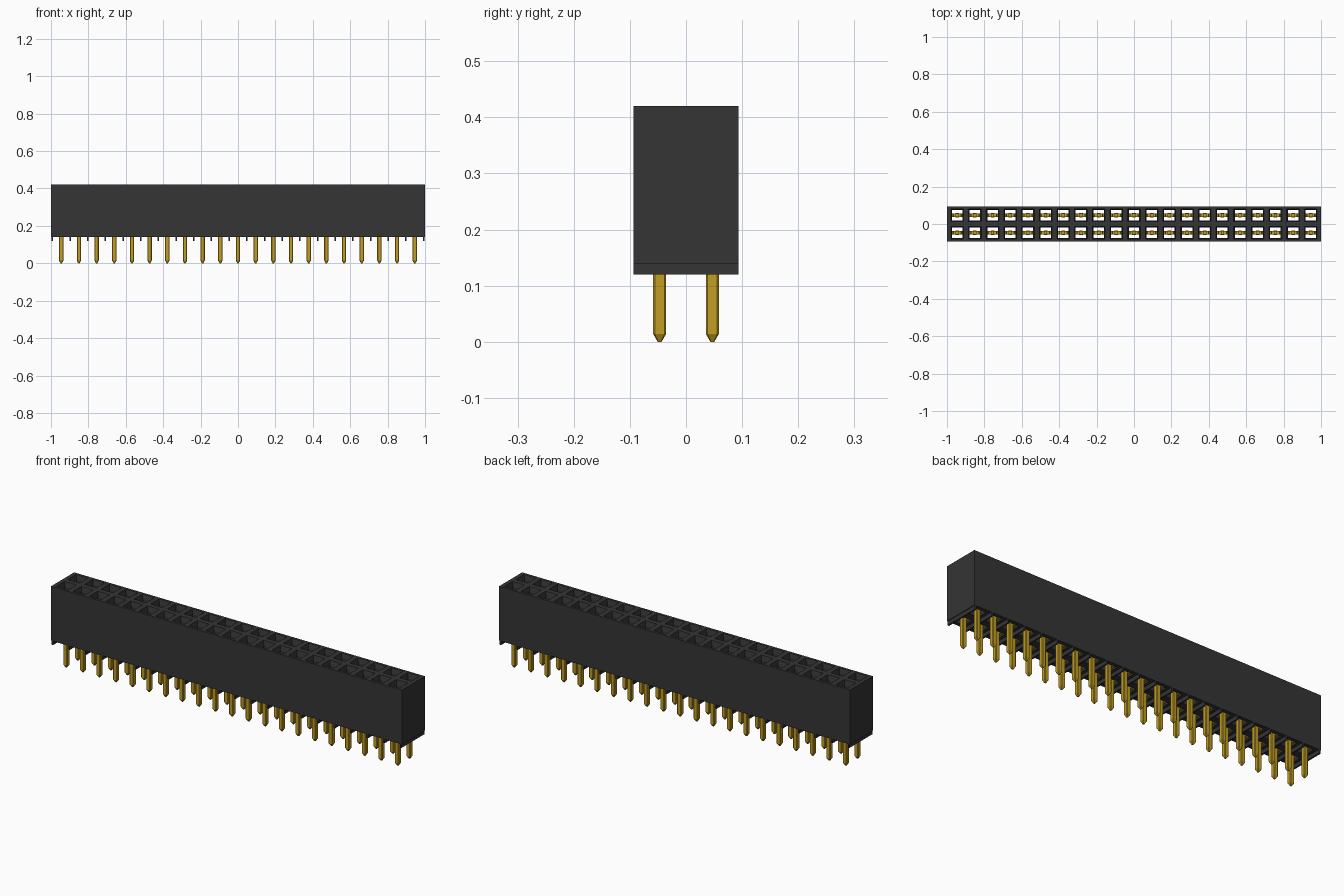
import bpy, bmesh
from mathutils import Matrix, Vector

cube = bpy.data.objects.get("Cube")
if cube:
    bpy.data.objects.remove(cube, do_unlink=True)

COLS, PITCH = 21, 0.0945
HALF_X, HALF_Y = 1.0, 0.094
ROW_Y = 0.047
FOOT, BASE, TOP = 0.12, 0.14, 0.42


def material(name, color):
    m = bpy.data.materials.new(name)
    m.use_nodes = True
    m.diffuse_color = (*color, 1)
    bsdf = next(n for n in m.node_tree.nodes if n.type == 'BSDF_PRINCIPLED')
    bsdf.inputs["Base Color"].default_value = (*color, 1)
    return m


def finish(bm, name, mat):
    bmesh.ops.remove_doubles(bm, verts=bm.verts, dist=0.0001)
    bmesh.ops.recalc_face_normals(bm, faces=bm.faces)
    me = bpy.data.meshes.new(name)
    bm.to_mesh(me)
    bm.free()
    me.materials.append(mat)
    ob = bpy.data.objects.new(name, me)
    bpy.context.collection.objects.link(ob)
    return ob


def box(bm, x0, x1, y0, y1, z0, z1):
    mid = Vector((x0 + x1, y0 + y1, z0 + z1)) / 2
    size = Matrix.Diagonal((x1 - x0, y1 - y0, z1 - z0, 1))
    return bmesh.ops.create_cube(bm, size=1, matrix=Matrix.Translation(mid) @ size)["verts"]


def ring(bm, x0, x1, y0, y1, z):
    return [bm.verts.new((x, y, z)) for x, y in ((x0, y0), (x1, y0), (x1, y1), (x0, y1))]


def bridge(bm, a, b):
    for i in range(4):
        j = (i + 1) % 4
        bm.faces.new((a[i], a[j], b[j], b[i]))


black = material("black plastic", (0.035, 0.035, 0.035))
gold = material("gold plating", (0.54, 0.34, 0.018))
columns = [(i - (COLS - 1) / 2) * PITCH for i in range(COLS)]

# Housing: square cells, each with a funnel and a through shaft
bm = bmesh.new()
for i, cx in enumerate(columns):
    x0 = -HALF_X if i == 0 else cx - PITCH / 2
    x1 = HALF_X if i == COLS - 1 else cx + PITCH / 2
    for side in (-1, 1):
        y0, y1 = sorted((0, side * HALF_Y))
        cy = side * ROW_Y

        def hole(r, z):
            return ring(bm, cx - r, cx + r, cy - r, cy + r, z)

        loops = [ring(bm, x0, x1, y0, y1, TOP), hole(0.034, TOP), hole(0.028, TOP - 0.025),
                 hole(0.028, BASE), ring(bm, x0, x1, y0, y1, BASE)]
        for a, b in zip(loops, loops[1:]):
            bridge(bm, a, b)
        # Outer walls of the cells on the rim
        top, bottom = loops[0], loops[-1]
        walls = [0 if side < 0 else 2]
        walls += [3] if i == 0 else []
        walls += [1] if i == COLS - 1 else []
        for k in walls:
            j = (k + 1) % 4
            bm.faces.new((top[k], top[j], bottom[j], bottom[k]))
finish(bm, "housing", black)

# Standoff ribs under the housing, between the pins
bm = bmesh.new()
for i in range(COLS + 1):
    x = max(-HALF_X + 0.004, min(HALF_X - 0.004, (i - COLS / 2) * PITCH))
    box(bm, x - 0.004, x + 0.004, -HALF_Y, HALF_Y, FOOT, BASE)
finish(bm, "standoff_ribs", black)

# Contact pin: chamfered post with a pointed tip, cross bar and two spring tines
bm = bmesh.new()
R = 0.0115
post = box(bm, -R, R, -R, R, 0.014, 0.16)
upright = [e for e in bm.edges if abs(e.verts[0].co.z - e.verts[1].co.z) > 0.1]
bmesh.ops.bevel(bm, geom=upright, offset=0.003, segments=1, affect='EDGES')
base = min(bm.faces, key=lambda f: f.calc_center_median().z)
tip = bmesh.ops.extrude_face_region(bm, geom=[base])["geom"]
bmesh.ops.delete(bm, geom=[base], context='FACES_ONLY')
for v in tip:
    if isinstance(v, bmesh.types.BMVert):
        v.co = (v.co.x * 0.3, v.co.y * 0.3, 0)
box(bm, -0.028, 0.028, -0.01, 0.01, 0.15, 0.18)
for s in (-1, 1):
    x0, x1 = sorted((s * 0.012, s * 0.027))
    tine = box(bm, x0, x1, -0.009, 0.009, 0.18, 0.32)
    for v in tine:
        if v.co.z > 0.3:
            v.co.x -= s * 0.006
pin = finish(bm, "contact_pin", gold)

# Repeat the pin over both rows
for i, x in enumerate(columns):
    for label, y in (("front", -ROW_Y), ("back", ROW_Y)):
        ob = pin.copy()
        ob.name = f"contact_pin_{label}_{i + 1}"
        ob.location = (x, y, 0)
        bpy.context.collection.objects.link(ob)
bpy.data.objects.remove(pin, do_unlink=True)
